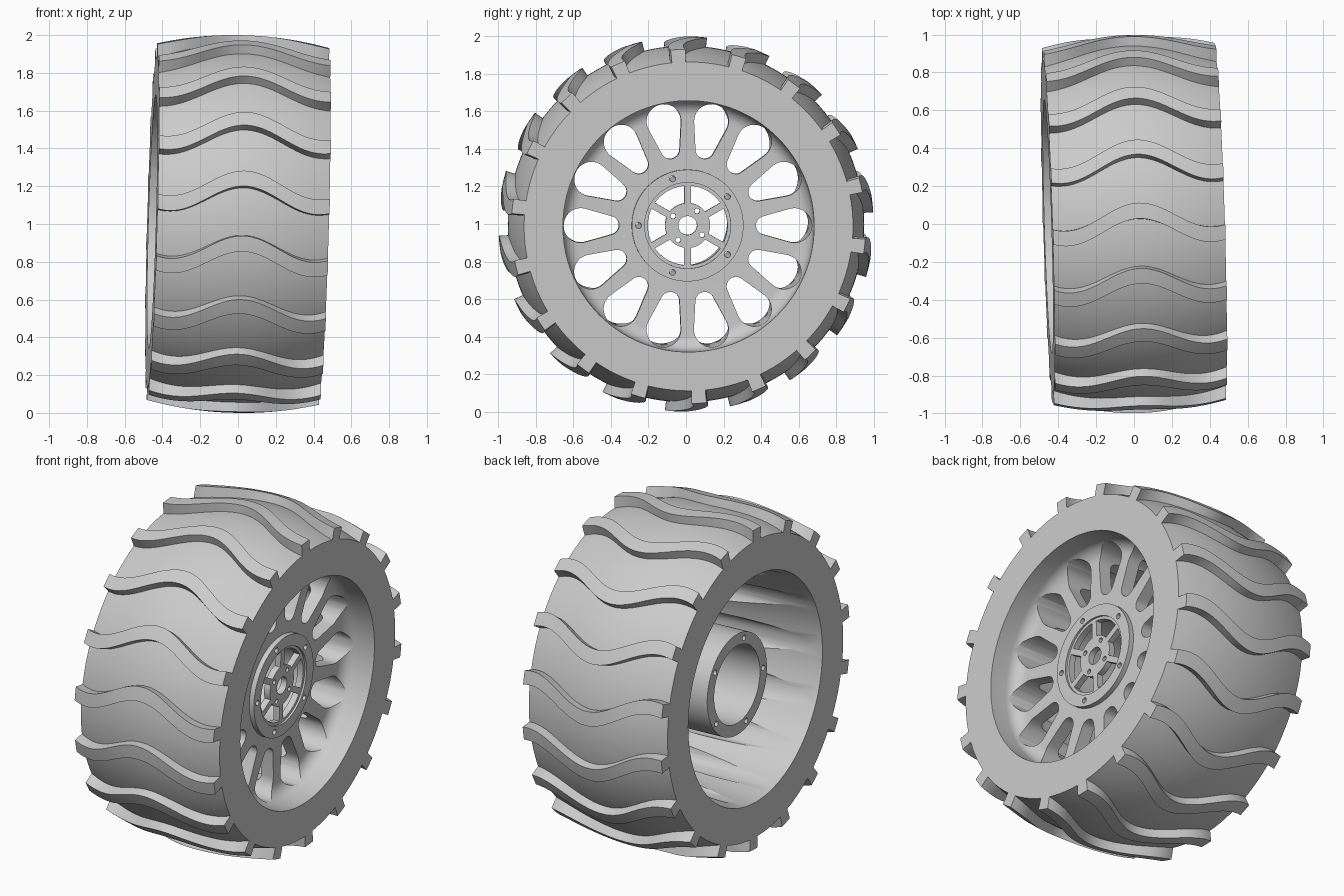
import bpy, bmesh, math
from math import sin, cos, pi, radians, asin
from mathutils import Matrix

if "Cube" in bpy.data.objects:
    bpy.data.objects.remove(bpy.data.objects["Cube"], do_unlink=True)

HALF = 0.455                      # half width of the wheel
TILT = (Matrix.Translation((0, 0, 1)) @ Matrix.Rotation(0.03, 4, 'Z')
        @ Matrix.Rotation(0.028, 4, 'Y'))

grey = bpy.data.materials.new("plain grey")
grey.use_nodes = True
grey.diffuse_color = (0.6, 0.6, 0.6, 1)
grey.node_tree.nodes["Principled BSDF"].inputs["Base Color"].default_value = (0.6, 0.6, 0.6, 1)


def make(name, bm):
    bmesh.ops.recalc_face_normals(bm, faces=bm.faces)
    mesh = bpy.data.meshes.new(name)
    bm.to_mesh(mesh)
    bm.free()
    mesh.materials.append(grey)
    ob = bpy.data.objects.new(name, mesh)
    bpy.context.collection.objects.link(ob)
    return ob


def select(ob):
    bpy.ops.object.select_all(action='DESELECT')
    ob.select_set(True)
    bpy.context.view_layer.objects.active = ob


def lathe(name, profile, steps=128):
    """Spin a closed (x, radius) profile about the x axis."""
    bm = bmesh.new()
    rings = [[bm.verts.new((x, r * cos(2 * pi * i / steps), r * sin(2 * pi * i / steps)))
              for x, r in profile] for i in range(steps)]
    n = len(profile)
    for i in range(steps):
        a, b = rings[i], rings[(i + 1) % steps]
        for j in range(n):
            k = (j + 1) % n
            bm.faces.new((a[j], a[k], b[k], b[j]))
    return make(name, bm)


def prism(bm, outline, x0, x1):
    """Extrude a (y, z) outline along x."""
    a = [bm.verts.new((x0, y, z)) for y, z in outline]
    b = [bm.verts.new((x1, y, z)) for y, z in outline]
    bm.faces.new(a)
    bm.faces.new(b[::-1])
    n = len(a)
    for i in range(n):
        k = (i + 1) % n
        bm.faces.new((a[i], a[k], b[k], b[i]))


def arc(cy, radius, start, end, n):
    return [(cy + radius * cos(start + (end - start) * i / n),
             radius * sin(start + (end - start) * i / n)) for i in range(n + 1)]


def turned(outline, angle):
    c, s = cos(angle), sin(angle)
    return [(y * c - z * s, y * s + z * c) for y, z in outline]


def cut(ob, bm):
    cutter = make("cutter", bm)
    cutter.hide_render = True
    select(ob)
    mod = ob.modifiers.new("cut", 'BOOLEAN')
    mod.object, mod.operation, mod.solver = cutter, 'DIFFERENCE', 'EXACT'
    bpy.ops.object.modifier_apply(modifier=mod.name)
    bpy.data.objects.remove(cutter, do_unlink=True)


def finish(ob):
    ob.data.transform(TILT)
    select(ob)
    bpy.ops.object.shade_smooth_by_angle(angle=radians(30))


def crown(x, mid, drop):
    return mid - drop * (x / HALF) ** 2


# Tyre and rim in one: barrel tread, flat sidewalls, dished spoke disc
xs = [HALF * (i / 12 - 1) for i in range(25)]
profile = [(x, crown(x, 0.95, 0.073)) for x in xs]
profile += [(HALF, 0.67), (0.35, 0.667)]
profile += [(0.35 - 0.08 * sin(a), 0.587 + 0.08 * cos(a))
            for a in [pi / 2 * i / 8 for i in range(1, 9)]]
profile += [(0.27, 0.28), (0.19, 0.28), (0.19, 0.56)]
profile += [(0.15 + 0.04 * cos(a), 0.56 + 0.04 * sin(a))
            for a in [pi / 2 * i / 5 for i in range(1, 6)]]
profile += [(-HALF, 0.67)]
rim = lathe("tyre_and_rim", profile)

# Fourteen teardrop slots between the spokes
r_in, r_out, c_in, c_out = 0.05, 0.092, 0.415, 0.57
lean = pi / 2 + asin((r_out - r_in) / (c_out - c_in))
slot = arc(c_out, r_out, -lean, lean, 20) + arc(c_in, r_in, lean, 2 * pi - lean, 12)
bm = bmesh.new()
for i in range(14):
    prism(bm, turned(slot, 2 * pi * i / 14), -0.44, 0.42)
cut(rim, bm)
finish(rim)

# Hub tube with five bolt holes running through it
hub = lathe("hub_tube", [(-0.335, 0.229), (-0.335, 0.298), (0.3, 0.298), (0.3, 0.229)], 96)
bm = bmesh.new()
for i in range(5):
    prism(bm, turned(arc(0.262, 0.016, 0, 2 * pi * 15 / 16, 15), pi + 2 * pi * i / 5), -0.5, 0.5)
cut(hub, bm)
finish(hub)

# Hub plate with six windows and four small holes round the axle hole
plate = lathe("hub_plate", [(0.25, 0.05), (0.25, 0.232), (0.288, 0.232), (0.288, 0.05)], 96)
bm = bmesh.new()
inner, outer = [pi / 6 - asin(0.018 / r) for r in (0.12, 0.212)]
window = arc(0, 0.212, -outer, outer, 12) + arc(0, 0.12, inner, -inner, 8)
for i in range(6):
    prism(bm, turned(window, pi / 3 * i), 0.2, 0.4)
for i in range(4):
    prism(bm, turned(arc(0.092, 0.014, 0, 2 * pi * 15 / 16, 15), radians(57 + 90 * i)), 0.2, 0.4)
cut(plate, bm)
finish(plate)

# Eighteen wavy tread bars across the tyre
bm = bmesh.new()
stations = [HALF * (i / 20 - 1) for i in range(41)]
for k in range(18):
    rows = []
    for x in stations:
        mid = 10 + 20 * k + 4 * cos(2 * pi * x / 0.78)
        low, high = crown(x, 0.93, 0.073), crown(x, 1.0, 0.055)
        corners = [(low, -2.4), (high, -2.4), (high, 0), (high, 2.4), (low, 2.4)]
        rows.append([bm.verts.new((x, -r * cos(radians(mid + d)), r * sin(radians(mid + d))))
                     for r, d in corners])
    for a, b in zip(rows, rows[1:]):
        for j in range(5):
            m = (j + 1) % 5
            bm.faces.new((a[j], a[m], b[m], b[j]))
    bm.faces.new(rows[0])
    bm.faces.new(rows[-1])
finish(make("tread_bars", bm))
